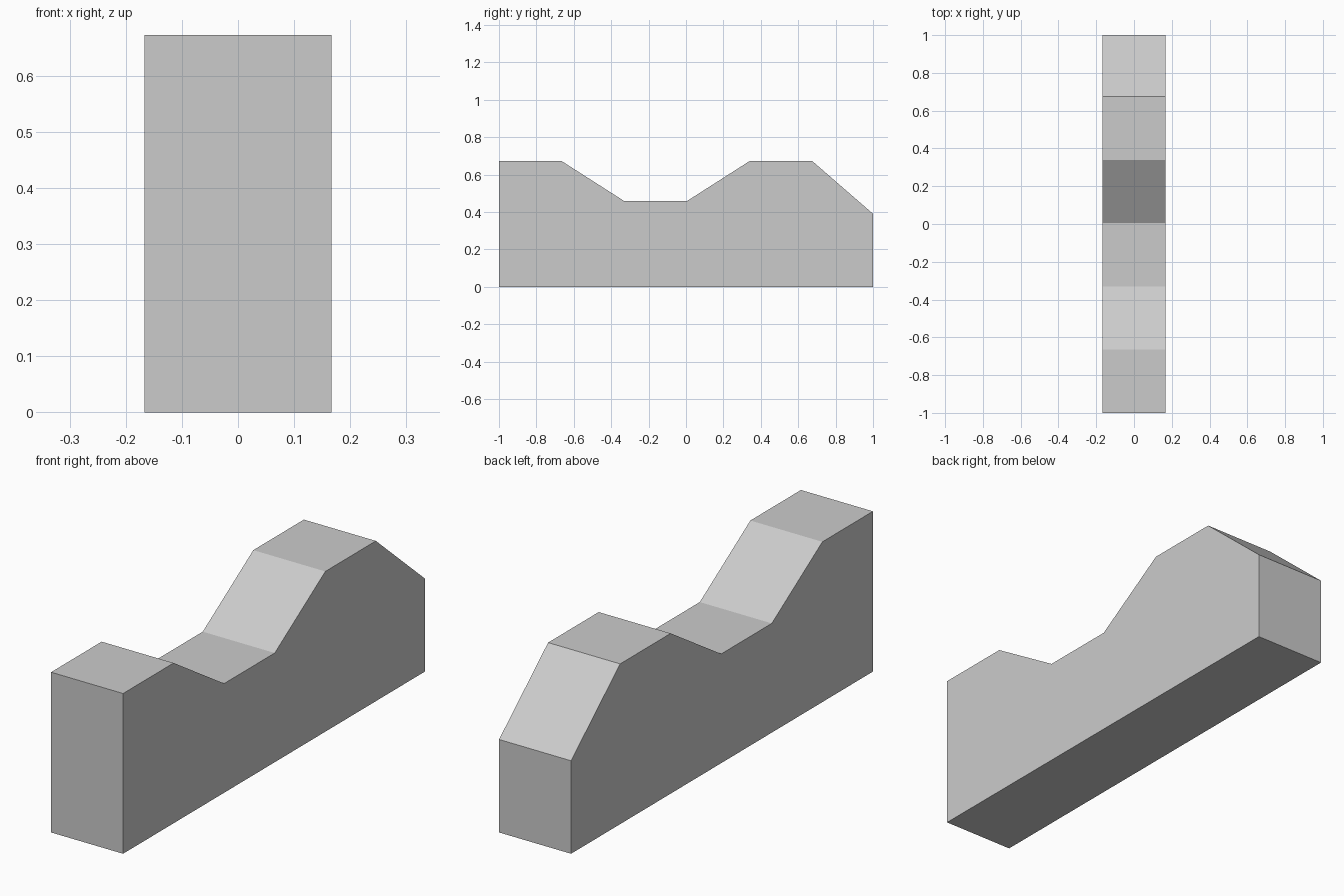
import bpy
import bmesh

cube = bpy.data.objects.get("Cube")
if cube:
    bpy.data.objects.remove(cube, do_unlink=True)

HALF_WIDTH = 0.167

# Side outline as (y, z), from the front foot round to the front top
PROFILE = [
    (-1, 0), (1, 0), (1, 0.39), (0.675, 0.672), (0.34, 0.672),
    (0.005, 0.458), (-0.33, 0.458), (-0.665, 0.672), (-1, 0.672),
]

# Plain grey finish
grey = bpy.data.materials.new("plain_grey")
grey.use_nodes = True
colour = (0.6, 0.6, 0.6, 1)
grey.diffuse_color = colour
grey.node_tree.nodes["Principled BSDF"].inputs["Base Color"].default_value = colour

# Solid block: the outline extruded across the width
bm = bmesh.new()
side = bm.faces.new([bm.verts.new((-HALF_WIDTH, y, z)) for y, z in PROFILE])
result = bmesh.ops.extrude_face_region(bm, geom=[side], use_keep_orig=True)
moved = [v for v in result["geom"] if isinstance(v, bmesh.types.BMVert)]
bmesh.ops.translate(bm, verts=moved, vec=(2 * HALF_WIDTH, 0, 0))
bmesh.ops.recalc_face_normals(bm, faces=bm.faces)

mesh = bpy.data.meshes.new("contoured_block")
bm.to_mesh(mesh)
bm.free()
mesh.materials.append(grey)
block = bpy.data.objects.new("contoured_block", mesh)
bpy.context.collection.objects.link(block)
